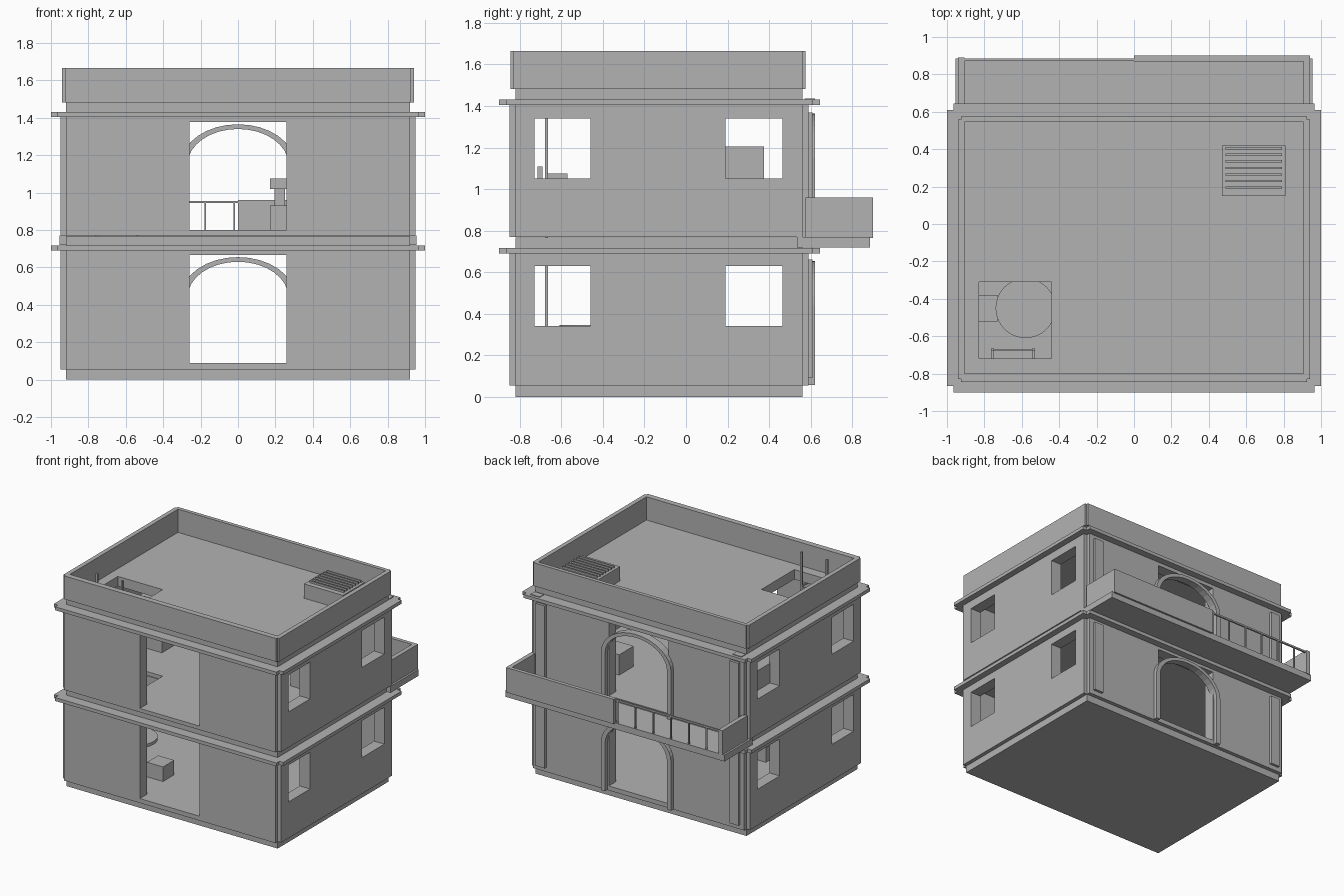
import bpy, math

if "Cube" in bpy.data.objects:
    bpy.data.objects.remove(bpy.data.objects["Cube"])

grey = bpy.data.materials.new("plain_grey")
grey.use_nodes = True
grey.diffuse_color = (0.45, 0.45, 0.45, 1)
grey.node_tree.nodes["Principled BSDF"].inputs["Base Color"].default_value = (0.45, 0.45, 0.45, 1)


def mesh_object(name, verts, faces):
    mesh = bpy.data.meshes.new(name)
    mesh.from_pydata(verts, [], faces)
    mesh.materials.append(grey)
    obj = bpy.data.objects.new(name, mesh)
    bpy.context.collection.objects.link(obj)
    return obj


def prism(name, outline, low, high, place=lambda a, b, c: (a, b, c)):
    """Extrude a counter-clockwise outline from low to high."""
    n = len(outline)
    verts = [place(a, b, h) for h in (low, high) for a, b in outline]
    faces = [list(range(n))[::-1], list(range(n, 2 * n))]
    faces += [(i, (i + 1) % n, n + (i + 1) % n, n + i) for i in range(n)]
    return mesh_object(name, verts, faces)


def box(name, x0, x1, y0, y1, z0, z1):
    return prism(name, [(x0, y0), (x1, y0), (x1, y1), (x0, y1)], z0, z1)


def disc(name, x, y, r, z0, z1, sides=32):
    ring = [(x + r * math.cos(math.tau * i / sides), y + r * math.sin(math.tau * i / sides))
            for i in range(sides)]
    return prism(name, ring, z0, z1)


def notched(name, hx, y0, y1, out, z0, z1):
    """Slab whose four sides step outwards, leaving notched corners."""
    outline = [(-hx, y0 - out), (hx, y0 - out), (hx, y0), (hx + out, y0),
               (hx + out, y1), (hx, y1), (hx, y1 + out), (-hx, y1 + out),
               (-hx, y1), (-hx - out, y1), (-hx - out, y0), (-hx, y0)]
    return prism(name, outline, z0, z1)


def cut(obj, *bounds):
    """Cut a box-shaped hole out of an object."""
    cutter = box("cutter", *bounds)
    cutter.hide_render = True
    mod = obj.modifiers.new("opening", "BOOLEAN")
    mod.operation = "DIFFERENCE"
    mod.solver = "EXACT"
    mod.object = cutter
    bpy.context.view_layer.objects.active = obj
    bpy.ops.object.modifier_apply(modifier=mod.name)
    bpy.data.objects.remove(cutter)


CORE = (0.92, -0.82, 0.56)
CORNICE = (0.965, -0.865, 0.61)
HATCH = (-0.83, -0.44, -0.72, -0.31)

# Ground slab
box("ground_slab", -0.92, 0.92, -0.82, 0.56, 0, 0.055)

# Two storeys: walls, rooms, doors and windows
for label, bottom, floor, top in (("lower", 0.055, 0.09, 0.69), ("upper", 0.77, 0.80, 1.405)):
    walls = notched(label + "_walls", *CORE, 0.03, bottom, top)
    cut(walls, -0.86, 0.86, -0.76, 0.50, floor, top + 0.05)
    cut(walls, -0.26, 0.26, -1, 1, floor, floor + 0.577)
    for y0, y1 in ((-0.73, -0.46), (0.19, 0.465)):
        cut(walls, -1.1, 1.1, y0, y1, floor + 0.25, floor + 0.54)
    if label == "upper":
        cut(walls, *HATCH, 0.7, 0.9)

    # Cornice and recessed neck above each storey
    cornice = notched(label + "_cornice", *CORNICE, 0.035, top, top + 0.027)
    neck = box(label + "_neck", -0.92, 0.92, -0.82, 0.56, top + 0.027, top + 0.077)
    for part in (cornice, neck):
        cut(part, *HATCH, top - 0.1, top + 0.2)

    # Arched trim with jambs around the rear doorway
    spring = floor + 0.35
    steps = 16
    arc = [math.pi * i / steps for i in range(steps + 1)]
    outer = [(0.305 * math.cos(t), spring + 0.215 * math.sin(t)) for t in arc]
    inner = [(0.27 * math.cos(t), spring + 0.19 * math.sin(t)) for t in arc]
    sill = bottom + 0.003
    outline = [(0.305, sill)] + outer + [(-0.305, sill), (-0.27, sill)] + inner[::-1] + [(0.27, sill)]
    prism(label + "_arch_trim", outline[::-1], 0.56, 0.622, lambda a, b, c: (a, c, b))

    # Narrow rear pilasters
    for side in (-1, 1):
        x = side * 0.845
        box(label + "_pilaster", x - 0.04, x + 0.04, 0.57, 0.61, floor, floor + 0.57)

# Roof parapet and rear corner plates
parapet = notched("parapet", 0.925, -0.83, 0.56, 0.015, 1.482, 1.665)
cut(parapet, -0.905, 0.905, -0.80, 0.545, 1.4, 1.8)
for side in (-1, 1):
    box("cornice_plate", side * 0.88 - 0.04, side * 0.88 + 0.04, 0.57, 0.622, 1.43, 1.437)

# Roof vent with slats
box("vent_box", 0.47, 0.81, 0.15, 0.42, 1.475, 1.595)
for i in range(7):
    y = 0.195 + i * 0.035
    box("vent_slat", 0.49, 0.79, y - 0.006, y + 0.006, 1.59, 1.61)

# Balcony slab, solid parapets and open railing
box("balcony_slab", -0.955, 0.955, 0.535, 0.885, 0.72, 0.77)
for side in (-1, 1):
    x = side * 0.9225
    box("balcony_side", x - 0.0175, x + 0.0175, 0.575, 0.89, 0.765, 0.96)
box("balcony_front", 0, 0.94, 0.87, 0.9, 0.765, 0.96)
box("railing_top", -0.92, 0, 0.872, 0.885, 0.943, 0.956)
for i in range(6):
    x = -0.02 - i * 0.155
    box("railing_post", x - 0.005, x + 0.005, 0.873, 0.884, 0.765, 0.95)

# Ladder through both hatches
for x in (-0.757, -0.537):
    box("ladder_rail", x - 0.0075, x + 0.0075, -0.68, -0.665, 0.09, 1.665)
    for z in (0.68, 1.39):
        box("ladder_bracket", x - 0.006, x + 0.006, -0.765, -0.67, z, z + 0.012)
for i in range(11):
    z = 0.18 + i * 0.12
    box("ladder_rung", -0.757, -0.537, -0.678, -0.667, z, z + 0.012)

# Round table and stools on the lower floor
disc("table_top", -0.58, -0.45, 0.16, 0.32, 0.345)
disc("table_leg", -0.58, -0.45, 0.03, 0.085, 0.325, 16)
for x in (-0.80, -0.36):
    box("stool", x - 0.07, x + 0.07, -0.52, -0.38, 0.085, 0.205)

# Furniture on the upper floor
box("cabinet", -0.865, -0.67, 0.01, 0.375, 0.795, 1.205)
box("bench", 0.40, 0.56, 0.08, 0.26, 0.795, 0.96)
box("basin_base", 0.17, 0.275, -0.70, -0.57, 0.795, 0.93)
box("basin_stem", 0.195, 0.25, -0.65, -0.59, 0.925, 1.025)
box("basin_top", 0.17, 0.275, -0.67, -0.57, 1.02, 1.075)
box("basin_back", 0.265, 0.30, -0.715, -0.69, 0.795, 1.11)
